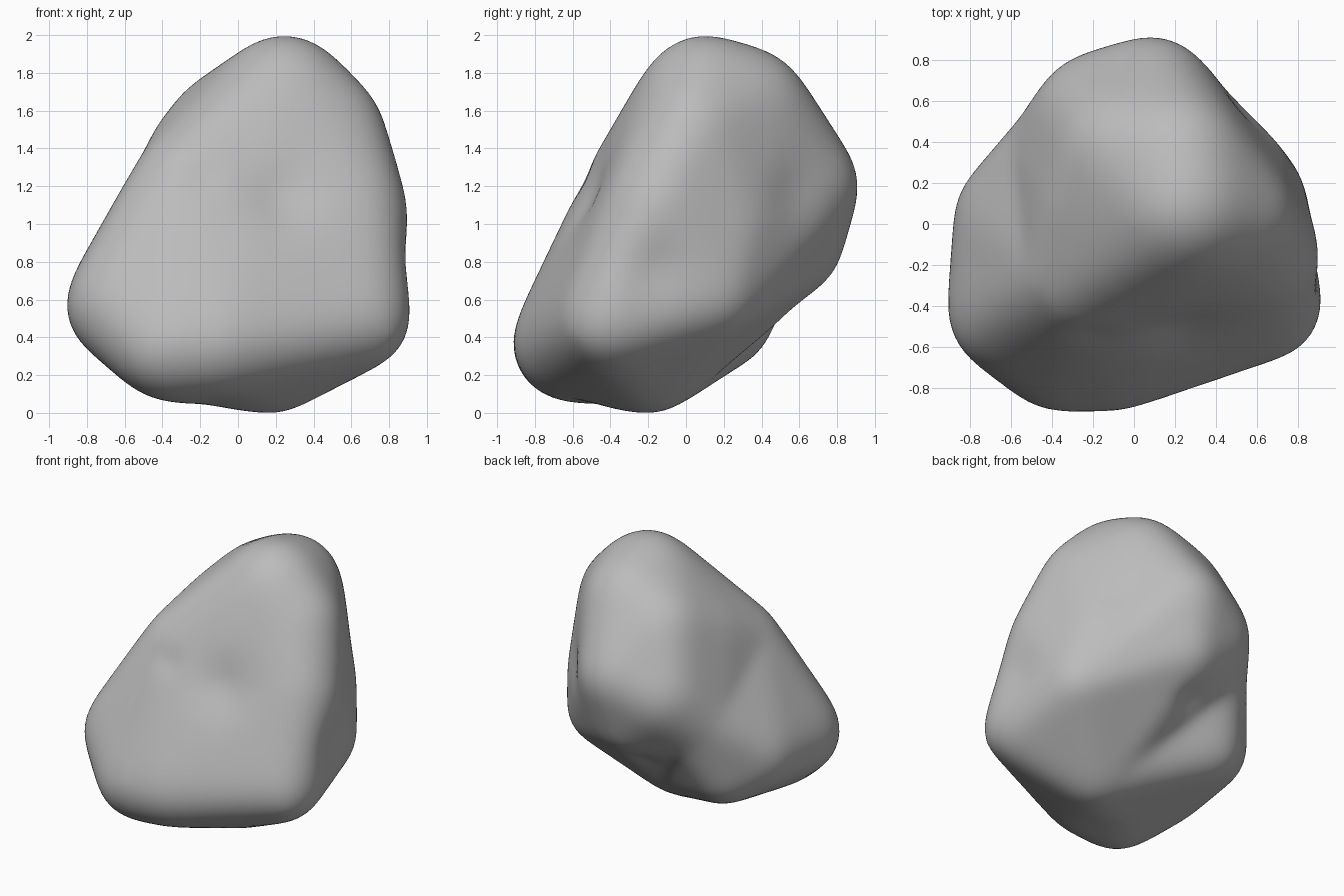
import bpy, bmesh, math
from mathutils import Vector
from mathutils.bvhtree import BVHTree

cube = bpy.data.objects.get("Cube")
if cube:
    bpy.data.objects.remove(cube)

# Rounded corners of the boulder: x, y, z, radius
CORNERS = {
    "peak": (0.25, 0.1, 1.65, 0.35),
    "peak_back": (0.22, 0.31, 1.6, 0.34),
    "crown": (-0.05, 0.36, 1.48, 0.32),
    "left_shoulder": (0.48, 0.05, 1.5, 0.29),
    "back": (0.08, 0.6, 1.2, 0.31),
    "back_right": (-0.15, 0.5, 1.1, 0.34),
    "back_low": (0.05, 0.58, 0.88, 0.24),
    "waist": (-0.33, 0.34, 0.88, 0.28),
    "left_side": (0.6, -0.14, 1.08, 0.29),
    "left_back": (0.48, 0.19, 0.98, 0.29),
    "left_low": (0.57, 0.12, 0.64, 0.26),
    "shoulder": (-0.15, 0.1, 1.35, 0.32),
    "brow": (-0.25, -0.22, 1.2, 0.3),
    "left_foot": (0.64, -0.39, 0.5, 0.27),
    "base": (0.18, -0.2, 0.3, 0.3),
    "toe": (-0.37, -0.61, 0.36, 0.3),
    "toe_mid": (-0.1, -0.61, 0.38, 0.3),
    "right_tip": (-0.61, -0.43, 0.57, 0.3),
    "right_lobe": (-0.57, 0.03, 0.61, 0.3),
    "right_heel": (-0.46, 0.22, 0.48, 0.23),
}
LOBE = ["right_tip", "right_lobe", "right_heel", "waist", "toe", "brow", "base"]
BODY = [n for n in CORNERS if n not in LOBE[:3]]
WEAR = 0.014  # skin lost to weathering

# Shallow hollows: centre, width, depth
DENTS = [
    ((0.22, -0.5, 1.15), 0.2, 0.05),
    ((-0.2, -0.58, 1.25), 0.08, 0.03),
    ((0.0, 0.5, 0.62), 0.1, 0.07),
    ((0.88, -0.18, 0.76), 0.14, 0.04),
    ((0.55, 0.6, 1.15), 0.14, 0.03),
    ((-0.1, -0.5, 0.03), 0.12, 0.03),
]


def rounded_hull(names):
    """Convex hull around a group of corner spheres, as a ray target."""
    bm = bmesh.new()
    for name in names:
        x, y, z, r = CORNERS[name]
        ball = bmesh.ops.create_icosphere(bm, subdivisions=3, radius=r + WEAR)
        bmesh.ops.translate(bm, verts=ball["verts"], vec=(x, y, z))
    pts = [v.co.copy() for v in bm.verts]
    bm.free()
    hull = bmesh.new()
    for p in pts:
        hull.verts.new(p)
    bmesh.ops.convex_hull(hull, input=hull.verts[:])
    tree = BVHTree.FromBMesh(hull)
    hull.free()
    return tree


targets = [rounded_hull(BODY), rounded_hull(LOBE)]

# Shrink a dense ball onto the outermost surface of the two masses
centre = Vector((0, 0, 0.9))
bm = bmesh.new()
bmesh.ops.create_icosphere(bm, subdivisions=6, radius=1)
for v in bm.verts:
    out = v.co.normalized()
    hits = [t.ray_cast(centre + out * 4, -out, 4) for t in targets]
    reach = min(h[3] for h in hits if h[0] is not None)
    v.co = centre + out * (4 - reach)

# Press in the hollows and weather the surface
bm.normal_update()
for v in bm.verts:
    push = sum(d * math.exp(-((v.co - Vector(c)).length / w) ** 2)
               for c, w, d in DENTS)
    v.co -= v.normal * push
for _ in range(14):
    bmesh.ops.smooth_vert(bm, verts=bm.verts[:], factor=0.5,
                          use_axis_x=True, use_axis_y=True, use_axis_z=True)
for f in bm.faces:
    f.smooth = True

mesh = bpy.data.meshes.new("boulder")
bm.to_mesh(mesh)
bm.free()
boulder = bpy.data.objects.new("boulder", mesh)
bpy.context.collection.objects.link(boulder)

# Plain stone colour
stone = bpy.data.materials.new("stone_grey")
stone.use_nodes = True
grey = (0.5, 0.5, 0.5, 1)
stone.diffuse_color = grey
stone.node_tree.nodes["Principled BSDF"].inputs["Base Color"].default_value = grey
mesh.materials.append(stone)
